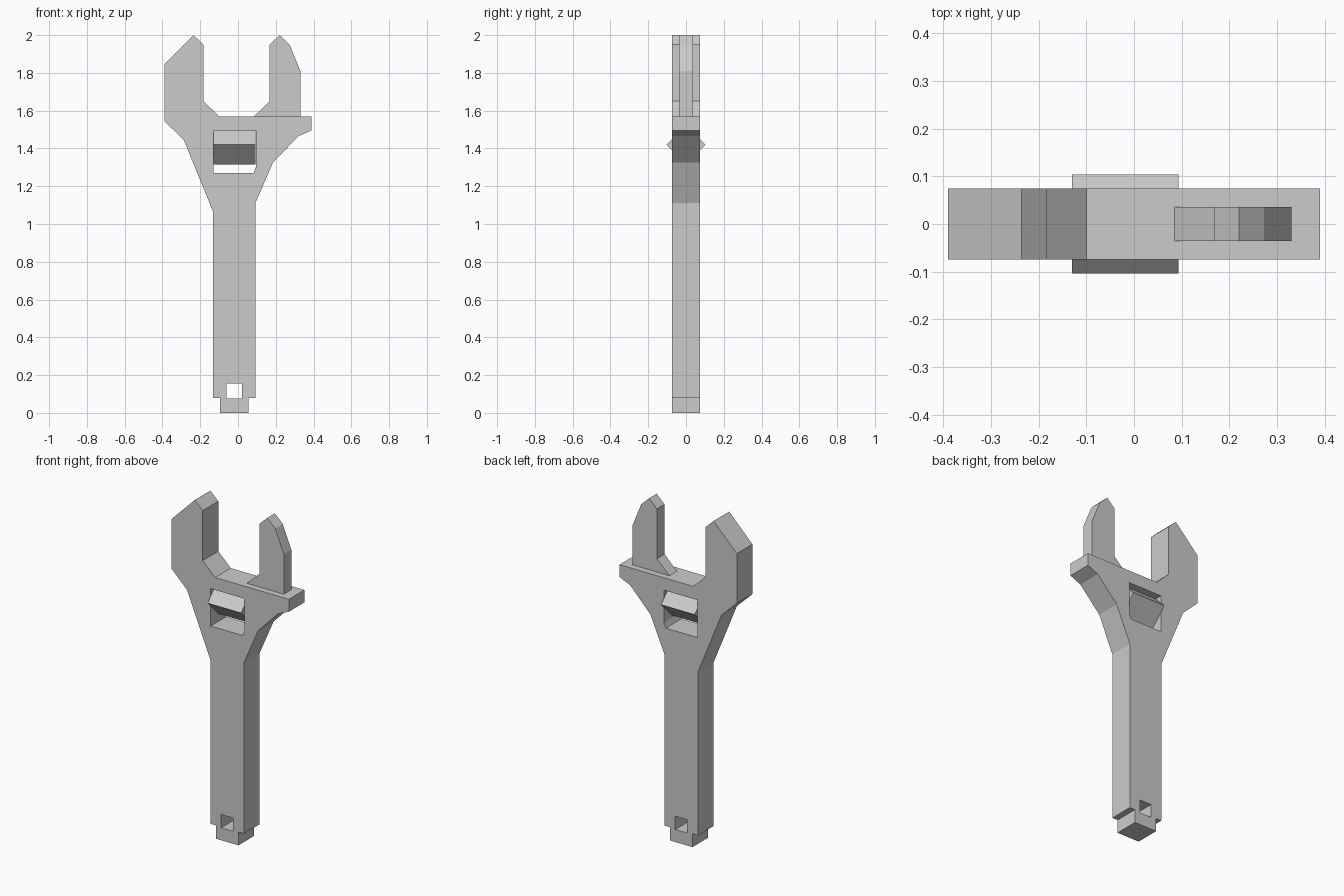
import bpy, bmesh
from math import pi

if "Cube" in bpy.data.objects:
    bpy.data.objects.remove(bpy.data.objects["Cube"])


def plate(name, loops, half_depth):
    """Extruded flat plate; first loop is the outline, the others are through-holes."""
    curve = bpy.data.curves.new(name, 'CURVE')
    curve.dimensions = '2D'
    curve.fill_mode = 'BOTH'
    curve.extrude = half_depth
    for pts in loops:
        s = curve.splines.new('POLY')
        s.points.add(len(pts) - 1)
        for p, (x, z) in zip(s.points, pts):
            p.co = (x, z, 0, 1)
        s.use_cyclic_u = True
    tmp = bpy.data.objects.new(name + "_outline", curve)
    bpy.context.collection.objects.link(tmp)
    tmp.rotation_euler = (pi / 2, 0, 0)
    bpy.context.view_layer.update()
    mesh = bpy.data.meshes.new_from_object(
        tmp.evaluated_get(bpy.context.evaluated_depsgraph_get()))
    mesh.transform(tmp.matrix_world)
    bpy.data.objects.remove(tmp)
    # weld caps to walls
    bm = bmesh.new()
    bm.from_mesh(mesh)
    bmesh.ops.remove_doubles(bm, verts=bm.verts, dist=1e-4)
    bmesh.ops.recalc_face_normals(bm, faces=bm.faces)
    for f in bm.faces:
        f.smooth = False
    bm.to_mesh(mesh)
    bm.free()
    mesh.name = name
    obj = bpy.data.objects.new(name, mesh)
    bpy.context.collection.objects.link(obj)
    return obj


# handle, head and fixed jaw with roller window and hanging hole
outline = [(-0.095, 0), (0.055, 0), (0.055, 0.08), (0.092, 0.08), (0.092, 1.11),
           (0.185, 1.325), (0.32, 1.465), (0.39, 1.495), (0.39, 1.57),
           (-0.10, 1.57), (-0.183, 1.65), (-0.183, 1.95), (-0.236, 2.0),
           (-0.39, 1.845), (-0.39, 1.545), (-0.287, 1.445), (-0.132, 1.065),
           (-0.132, 0.08), (-0.095, 0.08)]
window = [(-0.13, 1.27), (0.082, 1.27), (0.094, 1.3), (0.094, 1.495), (-0.13, 1.495)]
hang_hole = [(-0.06, 0.075), (0.02, 0.075), (0.02, 0.155), (-0.06, 0.155)]
plate("wrench_body", [outline, window, hang_hole], 0.074)

# sliding jaw
plate("sliding_jaw", [[(0.085, 1.57), (0.168, 1.65), (0.168, 1.95), (0.22, 2.0),
                       (0.273, 1.95), (0.33, 1.81), (0.33, 1.57)]], 0.036)

# square adjusting roller set on edge
bpy.ops.mesh.primitive_cylinder_add(vertices=4, radius=0.104, depth=0.223,
                                    location=(-0.0185, 0, 1.42), rotation=(0, pi / 2, 0))
bpy.context.object.name = "adjusting_roller"
